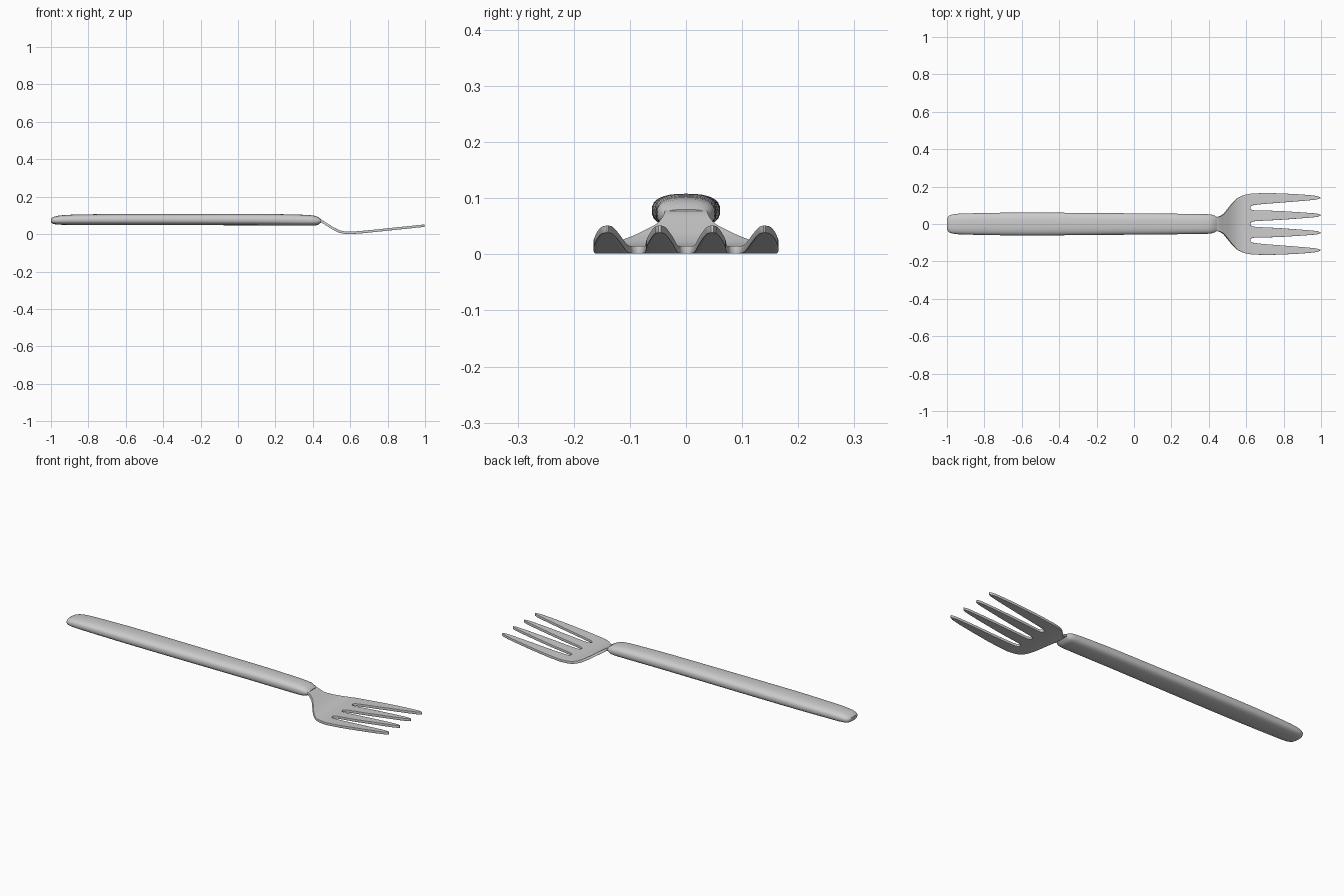
import bpy, bmesh, math

if "Cube" in bpy.data.objects:
    bpy.data.objects.remove(bpy.data.objects["Cube"])


def curve(points):
    """Smooth interpolating function through (x, value) points."""
    xs, ys = zip(*points)
    d = [(ys[i + 1] - ys[i]) / (xs[i + 1] - xs[i]) for i in range(len(xs) - 1)]
    m = [d[0]] + [2 * a * b / (a + b) if a * b > 0 else 0 for a, b in zip(d, d[1:])] + [d[-1]]

    def f(x):
        x = min(max(x, xs[0]), xs[-1])
        i = max(k for k in range(len(xs) - 1) if xs[k] <= x)
        h = xs[i + 1] - xs[i]
        t = (x - xs[i]) / h
        return ((2*t**3 - 3*t*t + 1) * ys[i] + (t**3 - 2*t*t + t) * h * m[i]
                + (3*t*t - 2*t**3) * ys[i + 1] + (t**3 - t*t) * h * m[i + 1])
    return f


def finish(bm, name):
    bmesh.ops.recalc_face_normals(bm, faces=bm.faces)
    me = bpy.data.meshes.new(name)
    bm.to_mesh(me)
    bm.free()
    ob = bpy.data.objects.new(name, me)
    bpy.context.collection.objects.link(ob)
    bpy.context.view_layer.objects.active = ob
    ob.select_set(True)
    bpy.ops.object.shade_smooth_by_angle(angle=math.radians(45))
    ob.select_set(False)
    return ob


# Handle: rounded bar lofted along x
width = curve([(-1, .028), (-.992, .042), (-.97, .051), (-.92, .056), (-.6, .061),
               (0, .057), (.40, .052), (.425, .047), (.445, .037)])
top = curve([(-1, .083), (-.985, .092), (-.95, .1), (-.88, .104), (-.6, .108),
             (.1, .108), (.36, .103), (.41, .098), (.43, .09), (.445, .08)])
bottom = curve([(-1, .062), (-.985, .054), (-.95, .05), (-.6, .048),
                (.1, .047), (.38, .045), (.42, .047), (.445, .062)])
stations = ([-1, -.997, -.992, -.985, -.975, -.96, -.94, -.91, -.88]
            + [-.8 + .1 * i for i in range(12)] + [.36, .385, .40, .41, .42, .43, .438, .445])
N = 32
bm = bmesh.new()
rings = []
for x in stations:
    zc, h = (top(x) + bottom(x)) / 2, (top(x) - bottom(x)) / 2
    ring = []
    for k in range(N):
        c, s = math.cos(math.tau * k / N), math.sin(math.tau * k / N)
        y = math.copysign(abs(c) ** .78, c) * width(x)
        z = math.copysign(abs(s) ** .78, s) * h
        ring.append(bm.verts.new((x, y, zc + z)))
    rings.append(ring)
for a, b in zip(rings, rings[1:]):
    for k in range(N):
        bm.faces.new((a[k], a[(k + 1) % N], b[(k + 1) % N], b[k]))
bm.faces.new(rings[0])
bm.faces.new(rings[-1])
finish(bm, "handle")

# Head: neck, palm and four tines as one sheet, split beyond the tine roots
ROOT, TIP = .622, .997
outer = curve([(.41, .035), (.45, .039), (.475, .05), (.50, .078), (.53, .115), (.56, .142),
               (.60, .158), (.65, .164), (.72, .165), (.82, .162), (.92, .156), (.98, .149), (TIP, .141)])
height = curve([(.41, .079), (.44, .072), (.48, .048), (.52, .024), (.55, .012), (.58, .0075),
                (.62, .008), (.70, .0145), (.85, .030), (TIP, .045)])
gap = curve([(ROOT, 0), (.624, .006), (.63, .011), (.645, .0145), (.68, .017), (.75, .0205),
             (.85, .027), (.94, .034), (.98, .0385), (TIP, .0445)])
gap_mid = curve([(ROOT, .0865), (.75, .091), (TIP, .0935)])
K = 6


def bounds(x, tine):
    """Lower and upper y of one tine strip (0 inner, 1 outer) on the +y side."""
    if x <= ROOT:
        split = outer(x) * gap_mid(ROOT) / outer(ROOT)
        return (0, split) if tine == 0 else (split, outer(x))
    g, mid = gap(x), gap_mid(x)
    return (g, mid - g) if tine == 0 else (mid + g, outer(x))


xs = ([.41 + (ROOT - .41) * i / 24 for i in range(25)] + [.6225, .624, .627, .631, .637, .645, .66]
      + [.68 + .02 * i for i in range(15)] + [.97, .98, .988, .993, TIP])
bm = bmesh.new()
for side in (-1, 1):
    for tine in (0, 1):
        rows = []
        for x in xs:
            lo, hi = bounds(x, tine)
            rows.append([bm.verts.new((x, side * (lo + (hi - lo) * k / K), height(x))) for k in range(K + 1)])
        for a, b in zip(rows, rows[1:]):
            for k in range(K):
                q = (a[k], b[k], b[k + 1], a[k + 1])
                bm.faces.new(q if side > 0 else q[::-1])
bmesh.ops.remove_doubles(bm, verts=bm.verts, dist=1e-5)
head = finish(bm, "tined_head")
solid = head.modifiers.new("thickness", 'SOLIDIFY')
solid.thickness, solid.offset = .013, 0
bevel = head.modifiers.new("soft_edges", 'BEVEL')
bevel.width, bevel.segments = .003, 2
bevel.limit_method, bevel.angle_limit = 'ANGLE', math.radians(50)
